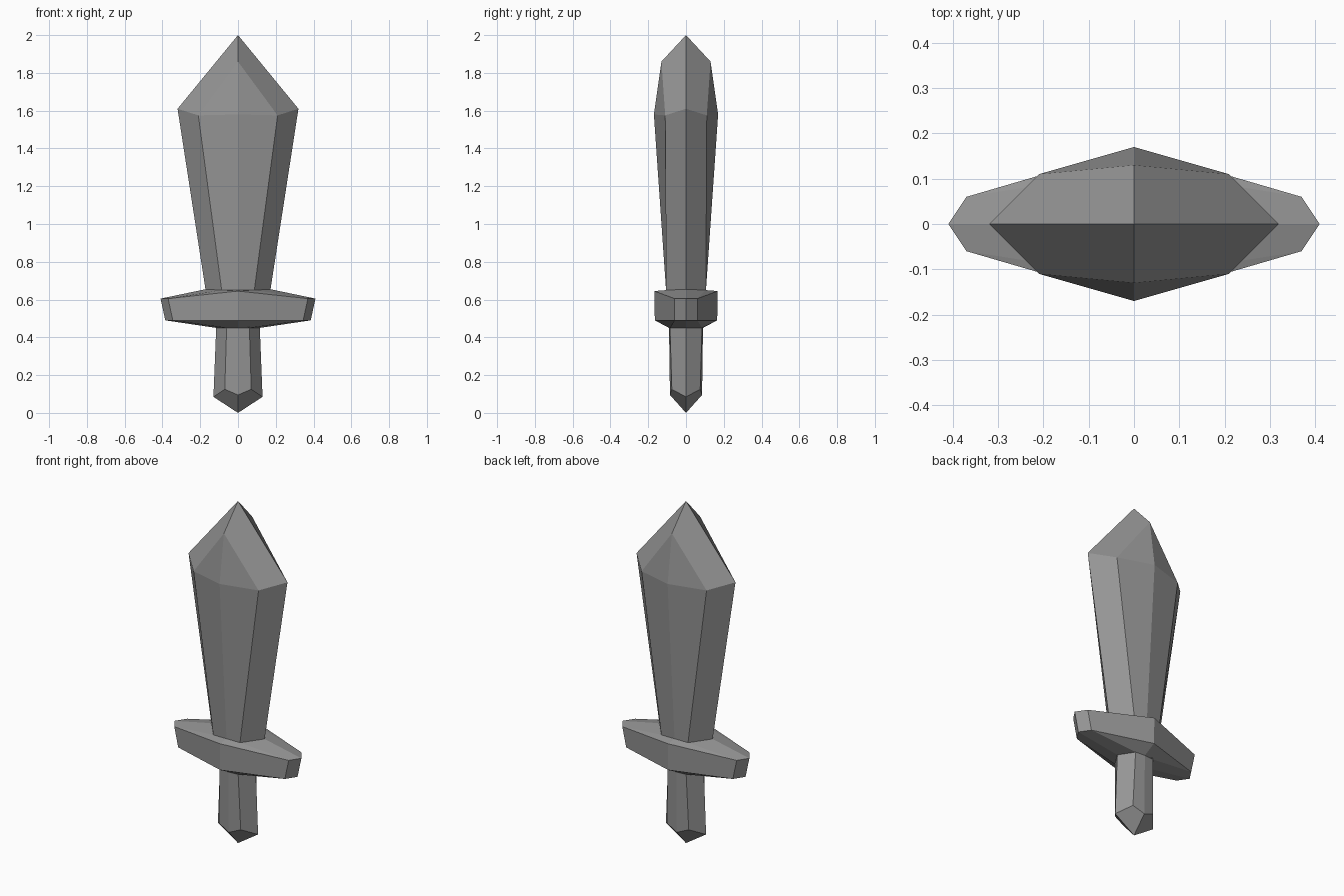
import bpy
import bmesh

cube = bpy.data.objects.get("Cube")
if cube:
    bpy.data.objects.remove(cube, do_unlink=True)

# One plain grey for the whole sword
grey = bpy.data.materials.new("stone grey")
grey.use_nodes = True
colour = (0.3, 0.3, 0.3, 1)
grey.diffuse_color = colour
grey.node_tree.nodes["Principled BSDF"].inputs["Base Color"].default_value = colour


def ring(side, diagonal, middle):
    """Mirror a quarter section (side, diagonal, front middle) into a full loop."""
    (sx, _, sz), (dx, dy, dz), (_, my, mz) = side, diagonal, middle
    return [(sx, 0, sz), (dx, dy, dz), (0, my, mz), (-dx, dy, dz),
            (-sx, 0, sz), (-dx, -dy, dz), (0, -my, mz), (dx, -dy, dz)]


def loft(name, sections, tip=None):
    """Skin the sections from bottom to top; a tip closes the last one in four facets."""
    bm = bmesh.new()
    loops = [[bm.verts.new(p) for p in s] for s in sections]
    for a, b in zip(loops, loops[1:]):
        for i in range(8):
            j = (i + 1) % 8
            bm.faces.new((a[i], a[j], b[j], b[i]))
    bm.faces.new(loops[0])
    if tip is None:
        bm.faces.new(loops[-1])
    else:
        point = bm.verts.new(tip)
        last = loops[-1]
        for i in range(0, 8, 2):
            bm.faces.new((last[i], last[i + 1], last[(i + 2) % 8], point))
    bmesh.ops.remove_doubles(bm, verts=bm.verts, dist=0.0001)
    bmesh.ops.recalc_face_normals(bm, faces=bm.faces)
    mesh = bpy.data.meshes.new(name)
    bm.to_mesh(mesh)
    bm.free()
    mesh.materials.append(grey)
    obj = bpy.data.objects.new(name, mesh)
    bpy.context.collection.objects.link(obj)


# Blade: flat-sided base swelling to a ridged shoulder
base = ring((0.17, 0, 0.64), (0.085, 0.105, 0.64), (0, 0.105, 0.64))
shoulder = ring((0.32, 0, 1.61), (0.21, 0.11, 1.575), (0, 0.17, 1.58))
peak = ring((0.32, 0, 1.61), (0.21, 0.11, 1.575), (0, 0.13, 1.86))
loft("blade", [base, shoulder, peak], (0, 0, 2))

# Crossguard: pointed bar, its top and underside sloping out from the middle
loft("crossguard", [
    ring((0.115, 0, 0.45), (0.06, 0.085, 0.45), (0, 0.09, 0.45)),
    ring((0.385, 0, 0.49), (0.345, 0.06, 0.49), (0, 0.165, 0.49)),
    ring((0.41, 0, 0.605), (0.37, 0.06, 0.605), (0, 0.168, 0.645)),
    ring((0.17, 0, 0.655), (0.085, 0.105, 0.65), (0, 0.105, 0.65)),
])

# Grip: eight-sided handle ending in a faceted point
loft("grip", [
    ring((0.115, 0, 0.46), (0.06, 0.085, 0.46), (0, 0.09, 0.46)),
    ring((0.13, 0, 0.085), (0.07, 0.075, 0.125), (0, 0.085, 0.095)),
], (0, 0, 0))
